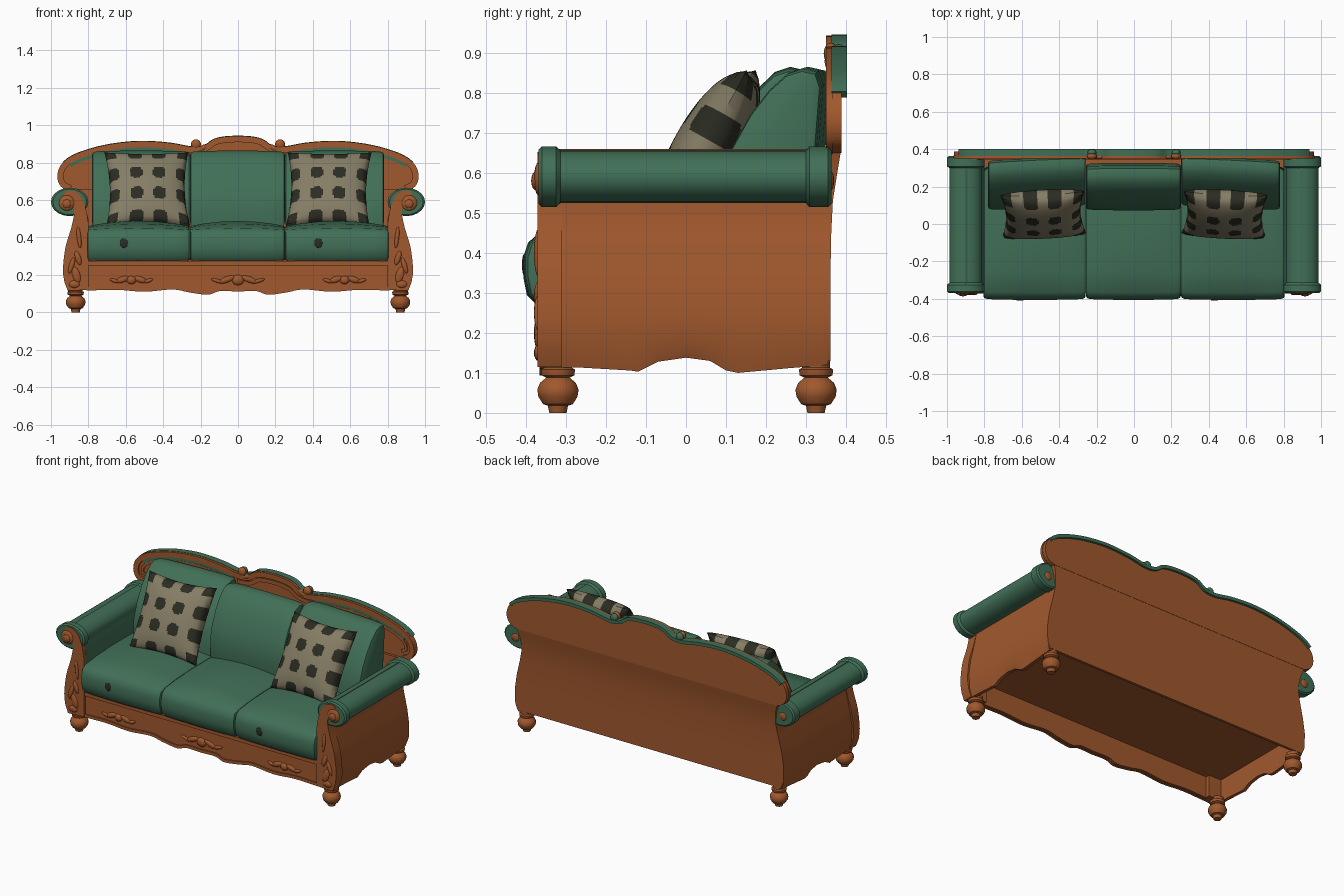
import bpy, bmesh, math
from mathutils import Matrix, Vector

if "Cube" in bpy.data.objects:
    bpy.data.objects.remove(bpy.data.objects["Cube"])


def material(name, rgb):
    m = bpy.data.materials.new(name)
    m.diffuse_color = (*rgb, 1)
    m.use_nodes = True
    m.node_tree.nodes["Principled BSDF"].inputs["Base Color"].default_value = m.diffuse_color
    return m


WOOD = material("orange wood", (0.355, 0.098, 0.026))
GREEN = material("green fabric", (0.053, 0.16, 0.095))
BEIGE = material("beige fabric", (0.235, 0.205, 0.13))
DARK = material("dark check", (0.024, 0.025, 0.016))


def finish(name, bm, mats):
    bmesh.ops.recalc_face_normals(bm, faces=bm.faces)
    me = bpy.data.meshes.new(name)
    bm.to_mesh(me)
    bm.free()
    for m in mats:
        me.materials.append(m)
    ob = bpy.data.objects.new(name, me)
    bpy.context.collection.objects.link(ob)
    return ob


def loft(name, rings, mat, rule=None, second=None):
    """Skin a row of equal rings, cap both ends; rule(face) picks the second material."""
    bm = bmesh.new()
    vs = [[bm.verts.new(p) for p in r] for r in rings]
    n = len(vs[0])
    for a, b in zip(vs, vs[1:]):
        for i in range(n):
            j = (i + 1) % n
            bm.faces.new((a[i], a[j], b[j], b[i]))
    bm.faces.new(vs[0])
    bm.faces.new(vs[-1])
    bm.normal_update()
    bmesh.ops.recalc_face_normals(bm, faces=bm.faces)
    if rule:
        for f in bm.faces:
            f.material_index = int(rule(f))
    return finish(name, bm, [mat] + ([second] if second else []))


def slab(name, outline, y0, y1, mat):
    return loft(name, [[(x, y, z) for x, z in outline] for y in (y0, y1)], mat)


def box(name, lo, hi, mat):
    return slab(name, [(lo[0], lo[2]), (hi[0], lo[2]), (hi[0], hi[2]), (lo[0], hi[2])], lo[1], hi[1], mat)


def blob(name, loc, size, mat, tilt=0):
    bm = bmesh.new()
    bmesh.ops.create_uvsphere(bm, u_segments=12, v_segments=8, radius=1)
    bm.transform(Matrix.Translation(loc) @ Matrix.Rotation(tilt, 4, 'Y') @ Matrix.Diagonal((*size, 1)))
    return finish(name, bm, [mat])


def smooth(pts, k=4):
    """Catmull-Rom curve through open points."""
    P = [Vector(p) for p in pts]
    P = [2 * P[0] - P[1]] + P + [2 * P[-1] - P[-2]]
    out = []
    for a, b, c, d in zip(P, P[1:], P[2:], P[3:]):
        for i in range(k):
            t = i / k
            out.append(0.5 * (2 * b + (c - a) * t + (2 * a - 5 * b + 4 * c - d) * t * t
                              + (3 * b - a - 3 * c + d) * t ** 3))
    return [tuple(v) for v in out + [P[-2]]]


def band(name, pts, y0, y1, inner, outer, mat):
    """Rectangular moulding following an outline in the xz plane."""
    rings = []
    for i, p in enumerate(pts):
        t = Vector(pts[min(i + 1, len(pts) - 1)]) - Vector(pts[max(i - 1, 0)])
        n = Vector((-t.y, t.x)).normalized()
        a, b = Vector(p) - n * inner, Vector(p) + n * outer
        rings.append([(a.x, y0, a.y), (b.x, y0, b.y), (b.x, y1, b.y), (a.x, y1, a.y)])
    return loft(name, rings, mat)


# Back: crested upper board, lower board leaning back to meet it
half = smooth([(0.0, .94), (.07, .936), (.13, .922), (.18, .89), (.25, .883), (.36, .902), (.5, .912),
               (.62, .905), (.75, .882), (.88, .838), (.945, .785), (.963, .725), (.945, .675), (.9, .65)])
crest = [(-x, z) for x, z in half[::-1]] + half[1:]
slab("back_upper_board", crest, .36, .388, WOOD)
outer = [(.905, .13), (.922, .17), (.925, .26), (.912, .35), (.888, .45), (.872, .53), (.88, .6), (.9, .66)]
lean = [.361, .361, .361, .361, .363, .367, .378, .388]
loft("back_lower_board", [[(-x, .345, z), (x, .345, z), (x, y, z), (-x, y, z)]
                          for (x, z), y in zip(outer, lean)], WOOD)
band("crest_front_moulding", crest, .35, .366, .03, .003, WOOD)
band("crest_green_rim", [p for p in crest if p[1] > .795], .364, .402, .015, .005, GREEN)
band("crest_centre_bead", [p for p in crest if abs(p[0]) < .27], .353, .366, .06, -.036, WOOD)
for s in (-1, 1):
    run = [p for p in crest if .25 < s * p[0]]
    band("crest_side_fabric", [p for p in run if s * p[0] < .93 and p[1] > .8], .354, .364, .048, -.027, GREEN)
    band("crest_side_bead", run, .353, .364, .065, -.047, WOOD)

# Arms, feet and carved posts, mirrored left and right
side_bottom = [(-.35, .115), (-.26, .113), (-.14, .106), (-.12, .103), (-.07, .128), (0, .138), (.06, .13),
               (.1, .106), (.13, .1), (.26, .112), (.355, .12)]
post = [(.8, .12), (.91, .115)] + smooth(
    [(.928, .16), (.936, .23), (.922, .35), (.892, .45), (.876, .53), (.885, .57), (.925, .6),
     (.925, .645), (.885, .65), (.845, .625), (.815, .56), (.8, .48)], 3)
foot = [(0, .022), (.018, .026), (.022, .038), (.04, .05), (.058, .053), (.075, .046), (.088, .03),
        (.094, .042), (.108, .044), (.113, .036), (.13, .036)]
roll = [(-.368, .9), (-.36, 1), (-.325, 1), (-.314, .87), (.3, .87), (.308, 1), (.355, 1), (.363, .9)]
for s, side in ((-1, "left"), (1, "right")):
    rings = []
    for y, zb in side_bottom:
        prof = [(.885, zb), (.905, zb)] + outer[1:] + [(.83, .62), (.8, .5), (.8, .25), (.885, .25)]
        rings.append([(s * x, y, z) for x, z in prof])
    loft(side + "_arm_panel", rings, WOOD,
         lambda f: f.normal.x * s < -.3 and f.calc_center_median().z > .28, GREEN)
    loft(side + "_arm_roll", [[(s * (.9 + .1 * k * math.cos(a)), y, .59 + .076 * k * math.sin(a))
         for a in (i * math.tau / 20 for i in range(20))] for y, k in roll], GREEN)
    slab(side + "_arm_post", [(s * x, z) for x, z in post], -.371, -.31, WOOD)
    # scroll eyes and leaf carving
    blob(side + "_front_scroll", (s * .915, -.368, .585), (.042, .012, .042), WOOD)
    blob(side + "_front_scroll_eye", (s * .915, -.375, .58), (.024, .012, .024), WOOD)
    blob(side + "_rear_scroll_eye", (s * .92, .362, .58), (.025, .008, .025), WOOD)
    for x, z, w, h, t in ((.865, .2, .022, .045, .3), (.89, .25, .014, .045, -.3), (.855, .29, .016, .04, .3),
                          (.875, .15, .03, .02, 0), (.85, .4, .012, .06, .1)):
        blob(side + "_post_leaf", (s * x, -.369, z), (w, .011, h), WOOD, s * t)
    for y, end in ((-.32, "front"), (.325, "back")):
        loft(f"{side}_{end}_foot", [[(s * .868 + r * math.cos(a), y + r * math.sin(a), z)
             for a in (i * math.tau / 14 for i in range(14))] for z, r in foot], WOOD)
    # crest finials
    blob(side + "_crest_finial", (s * .225, .362, .898), (.027, .018, .027), WOOD)
    blob(side + "_crest_finial_back", (s * .225, .382, .896), (.024, .018, .026), GREEN)
    blob(side + "_crest_leaf", (s * .19, .358, .878), (.035, .012, .015), WOOD, s * .5)

# Front rail with scalloped lower edge, mouldings and carving
scallop = smooth([(0, .113), (.1, .115), (.16, .096), (.26, .108), (.35, .124), (.5, .112), (.65, .122), (.81, .118)])
scallop = [(-x, z) for x, z in scallop[::-1]] + scallop[1:]
slab("front_rail", scallop + [(.81, .272), (-.81, .272)], -.358, -.335, WOOD)
band("rail_lower_moulding", scallop, -.366, -.35, .002, .016, WOOD)
box("rail_upper_moulding", (-.81, -.368, .25), (.81, -.34, .274), WOOD)
for cx, k in ((-.57, .8), (0, 1), (.57, .8)):
    blob("rail_rosette", (cx, -.358, .172), (.032 * k, .016, .028 * k), WOOD)
    for s in (-1, 1):
        blob("rail_leaf", (cx + s * .06 * k, -.358, .175), (.045 * k, .011, .016), WOOD, s * .35)
        blob("rail_leaf_tip", (cx + s * .11 * k, -.358, .168), (.035 * k, .009, .01), WOOD, -s * .3)
box("seat_deck", (-.81, -.34, .25), (.81, .35, .29), WOOD)


# Seat and back cushions: side profile lofted across the width, optional crown
def cushion(name, x0, x1, prof, ends, crown=0, yaw=0):
    cy = sum(p[0] for p in prof) / len(prof)
    cz = sum(p[1] for p in prof) / len(prof)
    c, h = (x0 + x1) / 2, (x1 - x0) / 2
    row = ends + [(-.35, 1.005), (0, 1.01), (.35, 1.005)] + [(-u, k) for u, k in ends[::-1]]
    return loft(name, [[(c + h * u, cy + (y - cy) * k + yaw * u,
                         cz + (z - cz) * k + (crown * (1 - u * u) * max(0, 1 - (y / .42) ** 2) if z > .43 else 0))
                        for y, z in prof] for u, k in row], GREEN)


seat = [(-.375, .275), (-.395, .295), (-.404, .34), (-.404, .39), (-.392, .425), (-.365, .443), (-.25, .455),
        (-.1, .462), (.1, .462), (.3, .455), (.31, .3), (.29, .275)]
back = [(.085, .45), (.085, .55), (.12, .655), (.17, .745), (.22, .81), (.265, .85), (.305, .863),
        (.34, .855), (.352, .82), (.338, .64), (.325, .45)]
middle = [(y - .045 * max(0, (z - .45) / .41), z) for y, z in back]
for name, x0, x1, yaw in (("left", -.805, -.258, .012), ("centre", -.256, .25, 0), ("right", .252, .805, -.012)):
    cushion(name + "_seat_cushion", x0, x1, seat, [(-1, .93), (-.985, .965), (-.93, .99), (-.7, 1)], .027)
    cushion(name + "_back_cushion", max(x0, -.78), min(x1, .78), middle if name == "centre" else back,
            [(-1, .86), (-.985, .94), (-.92, .98), (-.7, 1)], 0, yaw)
for x in (-.61, .43):
    blob("seat_front_patch", (x, -.405, .37), (.022, .005, .026), DARK)


# Throw pillows: pinched puffs with dark checks chosen by face position
def pillow(name, loc, tilt, yaw, n=48):
    bm = bmesh.new()
    xf = Matrix.Translation(loc) @ Matrix.Rotation(yaw, 4, 'Z') @ Matrix.Rotation(tilt, 4, 'X')

    def dist(u):
        return min(abs(u - c) for c in (-.9, -.3, .3, .9))
    for s in (-1, 1):
        g = []
        for i in range(n + 1):
            u = 2 * i / n - 1
            g.append([])
            for j in range(n + 1):
                v = 2 * j / n - 1
                t = .085 * max(0, (1 - u * u) * (1 - v * v)) ** .4
                p = (u * .225 * (1 - .11 * (1 - v * v)), s * t, v * .228 * (1 - .09 * (1 - u * u)))
                g[-1].append(bm.verts.new(xf @ Vector(p)))
        for i in range(n):
            for j in range(n):
                f = bm.faces.new((g[i][j], g[i + 1][j], g[i + 1][j + 1], g[i][j + 1]))
                du, dv = dist((2 * i + 1) / n - 1), dist((2 * j + 1) / n - 1)
                f.material_index = int(du ** 3 + dv ** 3 < .165 ** 3)
    bmesh.ops.remove_doubles(bm, verts=bm.verts, dist=1e-5)
    return finish(name, bm, [BEIGE, DARK])


pillow("left_throw_pillow", (-.485, .052, .657), -.51, .05)
pillow("right_throw_pillow", (.485, .052, .657), -.51, -.05)

# Smooth shading with sharp edges kept
bpy.ops.object.select_all(action='SELECT')
bpy.context.view_layer.objects.active = bpy.context.selected_objects[0]
bpy.ops.object.shade_smooth_by_angle(angle=math.radians(35))
